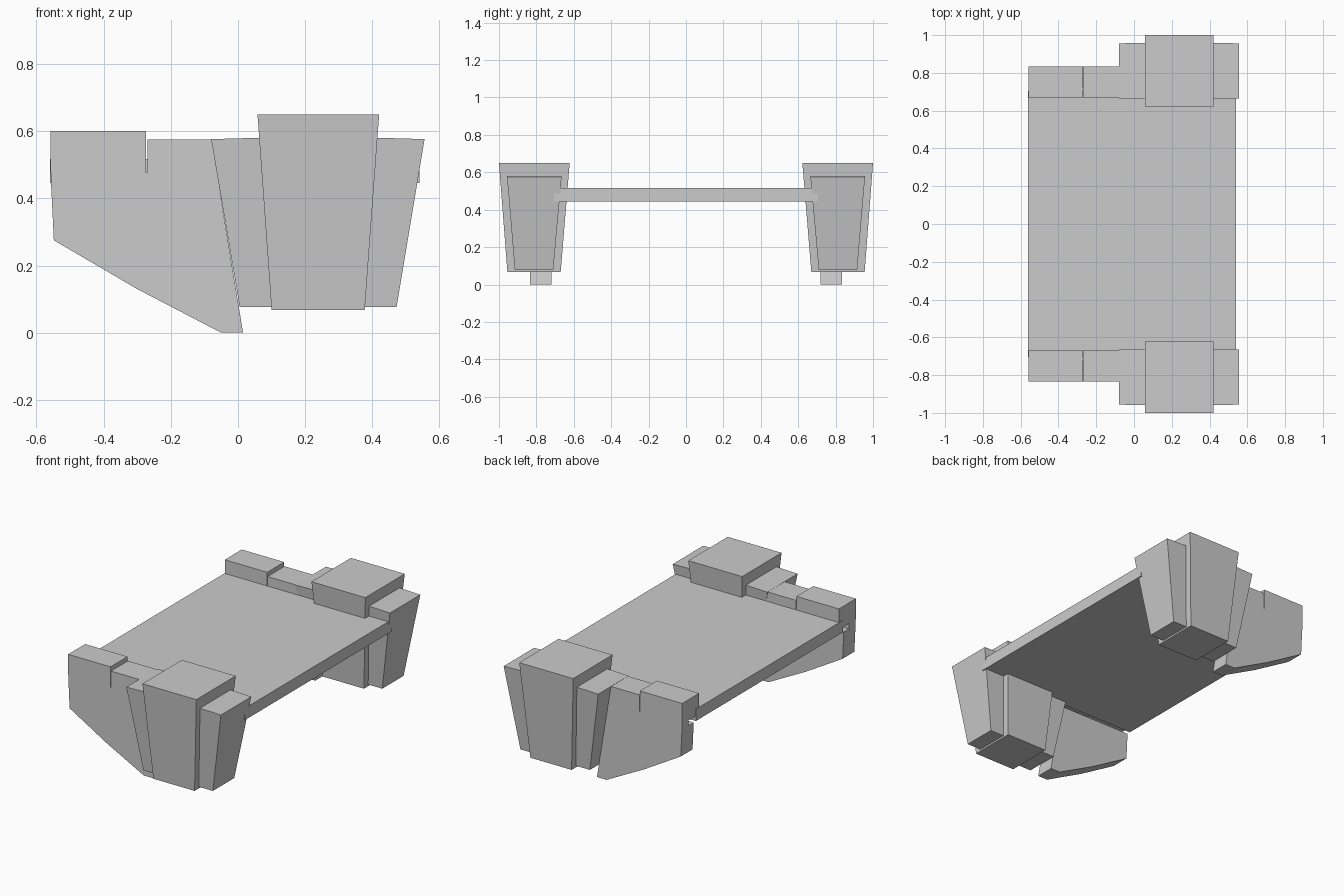
import bpy, bmesh

if "Cube" in bpy.data.objects:
    bpy.data.objects.remove(bpy.data.objects["Cube"])


def build(name, near, far, mirrored=True):
    """Solid joining two matching loops; mirrored to the other side of y = 0."""
    bm = bmesh.new()
    a = [bm.verts.new(p) for p in near]
    b = [bm.verts.new(p) for p in far]
    n = len(a)
    bm.faces.new(a)
    bm.faces.new(b[::-1])
    for i in range(n):
        j = (i + 1) % n
        bm.faces.new((a[i], b[i], b[j], a[j]))
    bmesh.ops.recalc_face_normals(bm, faces=bm.faces[:])
    mesh = bpy.data.meshes.new(name)
    bm.to_mesh(mesh)
    bm.free()
    obj = bpy.data.objects.new(name, mesh)
    bpy.context.collection.objects.link(obj)
    if mirrored:
        mod = obj.modifiers.new("Mirror", 'MIRROR')
        mod.use_axis = (False, True, False)
        mod.use_mirror_merge = False
    return obj


def slab(name, profile, y0, y1, mirrored=True):
    """Extrude an xz profile along y."""
    return build(name, [(x, y0, z) for x, z in profile],
                 [(x, y1, z) for x, z in profile], mirrored)


def tapered(name, profile, z_low, y_low, z_high, y_high):
    """Extrude an xz profile along y with side faces that lean with height."""
    def y_at(z, k):
        t = (z - z_low) / (z_high - z_low)
        return y_low[k] + t * (y_high[k] - y_low[k])
    return build(name, [(x, y_at(z, 0), z) for x, z in profile],
                 [(x, y_at(z, 1), z) for x, z in profile])


def rect(x0, x1, z0, z1):
    return [(x0, z0), (x1, z0), (x1, z1), (x0, z1)]


# Flat deck spanning both sides
slab("deck", rect(-0.56, 0.54, 0.445, 0.517), -0.705, 0.705, False)

# Large central pillar and the wider block behind it
tapered("pillar", [(0.10, 0.067), (0.377, 0.067), (0.42, 0.65), (0.058, 0.65)],
        0.067, (0.67, 0.955), 0.65, (0.622, 1.0))
tapered("pillar_core",
        [(0.005, 0.077), (0.472, 0.077), (0.555, 0.576), (0.42, 0.58),
         (0.06, 0.58), (-0.08, 0.576)],
        0.077, (0.71, 0.915), 0.578, (0.665, 0.957))

# Stepped rail above the deck edge
slab("rail_high", rect(-0.558, -0.273, 0.475, 0.6), 0.67, 0.833)
slab("rail_low", [(-0.27, 0.455), (-0.05, 0.455), (-0.07, 0.575), (-0.27, 0.575)],
     0.67, 0.833)

# Pointed fin under the rail, with a slim web closing the deck slot
slab("fin", [(-0.556, 0.44), (-0.548, 0.275), (-0.30, 0.13), (-0.05, 0.0),
             (0.015, 0.0), (-0.057, 0.44)], 0.72, 0.833)
slab("fin_web", [(-0.557, 0.44), (-0.05, 0.44), (-0.06, 0.476), (-0.557, 0.476)],
     0.77, 0.833)
